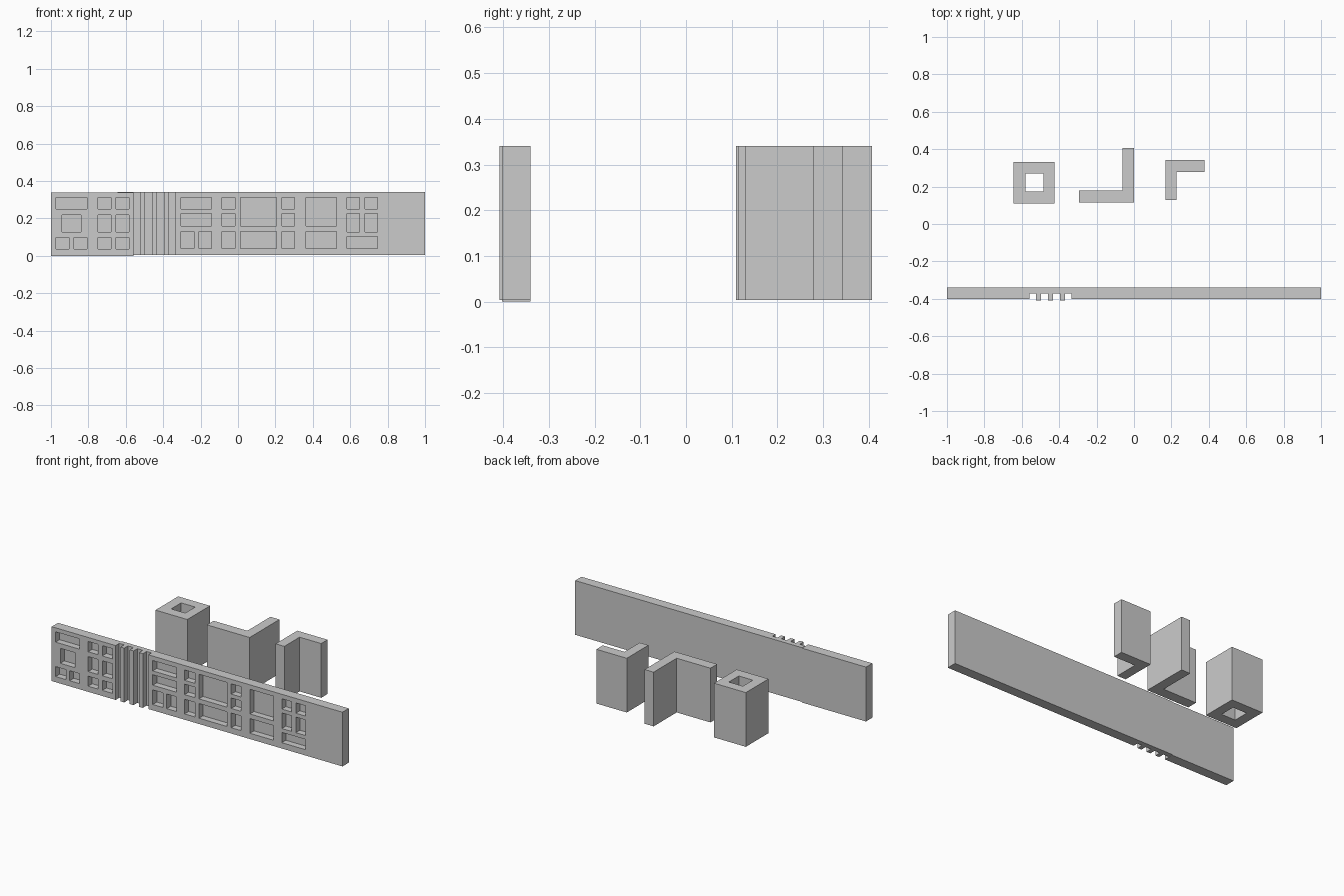
import bpy, bmesh

if "Cube" in bpy.data.objects:
    bpy.data.objects.remove(bpy.data.objects["Cube"])

Z0, Z1 = 0.004, 0.341      # common height range
BACK, FRONT, TIP = -0.340, -0.402, -0.408
DEPTH = 0.04               # window recess depth


def finish(name, bm):
    bmesh.ops.recalc_face_normals(bm, faces=bm.faces)
    me = bpy.data.meshes.new(name)
    bm.to_mesh(me)
    bm.free()
    ob = bpy.data.objects.new(name, me)
    bpy.context.collection.objects.link(ob)
    return ob


def add_box(bm, x0, x1, y0, y1, z0, z1):
    vs = bmesh.ops.create_cube(bm, size=1)["verts"]
    for v in vs:
        v.co.x = x1 if v.co.x > 0 else x0
        v.co.y = y1 if v.co.y > 0 else y0
        v.co.z = z1 if v.co.z > 0 else z0


def box(name, *ext):
    bm = bmesh.new()
    add_box(bm, *ext)
    return finish(name, bm)


def prism(name, pts, z0=Z0, z1=Z1):
    bm = bmesh.new()
    face = bm.faces.new([bm.verts.new((x, y, z0)) for x, y in pts])
    ext = bmesh.ops.extrude_face_region(bm, geom=[face], use_keep_orig=True)
    for v in ext["geom"]:
        if isinstance(v, bmesh.types.BMVert):
            v.co.z = z1
    return finish(name, bm)


def cut(ob, boxes):
    bm = bmesh.new()
    for b in boxes:
        add_box(bm, *b)
    cutter = finish(ob.name + "_cutter", bm)
    cutter.hide_render = True
    mod = ob.modifiers.new("openings", 'BOOLEAN')
    mod.operation, mod.solver, mod.object = 'DIFFERENCE', 'EXACT', cutter
    dg = bpy.context.evaluated_depsgraph_get()
    ob.data = bpy.data.meshes.new_from_object(ob.evaluated_get(dg))
    ob.modifiers.clear()
    bpy.data.objects.remove(cutter)


def windows(columns, rows):
    return [(x0, x1, FRONT - 0.05, FRONT + DEPTH, z0, z1)
            for x0, x1 in columns for z0, z1 in rows]


# left facade with recessed windows
left = box("left_facade", -1, -0.56, FRONT, BACK, 0, 0.338)
top, mid, low = (0.249, 0.313), (0.126, 0.219), (0.035, 0.097)
cut(left, windows([(-0.973, -0.807)], [top])
    + windows([(-0.941, -0.84)], [mid])
    + windows([(-0.973, -0.903), (-0.877, -0.807)], [low])
    + windows([(-0.749, -0.68), (-0.652, -0.583)], [top, mid, low]))

# ribbed section: thin backing with three fins
box("rib_backing", -0.56, -0.335, -0.371, BACK, Z0, Z1)
for i in range(3):
    x = -0.523 + i * 0.064
    box(f"rib_{i + 1}", x, x + 0.026, TIP, -0.371, Z0, Z1)

# right facade
right = box("right_facade", -0.335, 0.80, FRONT, BACK, Z0, Z1)
top, mid, low, tall = (0.249, 0.313), (0.16, 0.225), (0.04, 0.131), (0.16, 0.313)
end_pair = [(0.583, 0.65), (0.679, 0.746)]
cut(right, windows([(-0.305, -0.142)], [top, mid])
    + windows([(-0.305, -0.236), (-0.209, -0.142)], [low])
    + windows([(-0.086, -0.015), (0.235, 0.302)], [top, mid, low])
    + windows([(0.013, 0.206), (0.364, 0.527)], [tall, low])
    + windows(end_pair, [top, (0.128, 0.225)])
    + windows([(0.583, 0.746)], [(0.04, 0.104)]))

# plain end panel
box("end_panel", 0.80, 1, FRONT, BACK, Z0, Z1)

# hollow square tower
tower = box("hollow_tower", -0.644, -0.425, 0.109, 0.332, Z0, Z1)
cut(tower, [(-0.581, -0.484, 0.173, 0.271, -0.1, 0.5)])

# two L-shaped blocks
prism("large_corner_block", [(-0.294, 0.114), (0, 0.114), (0, 0.407),
                             (-0.062, 0.407), (-0.062, 0.18), (-0.294, 0.18)])
prism("small_corner_block", [(0.168, 0.129), (0.228, 0.129), (0.228, 0.279),
                             (0.377, 0.279), (0.377, 0.342), (0.168, 0.342)])
